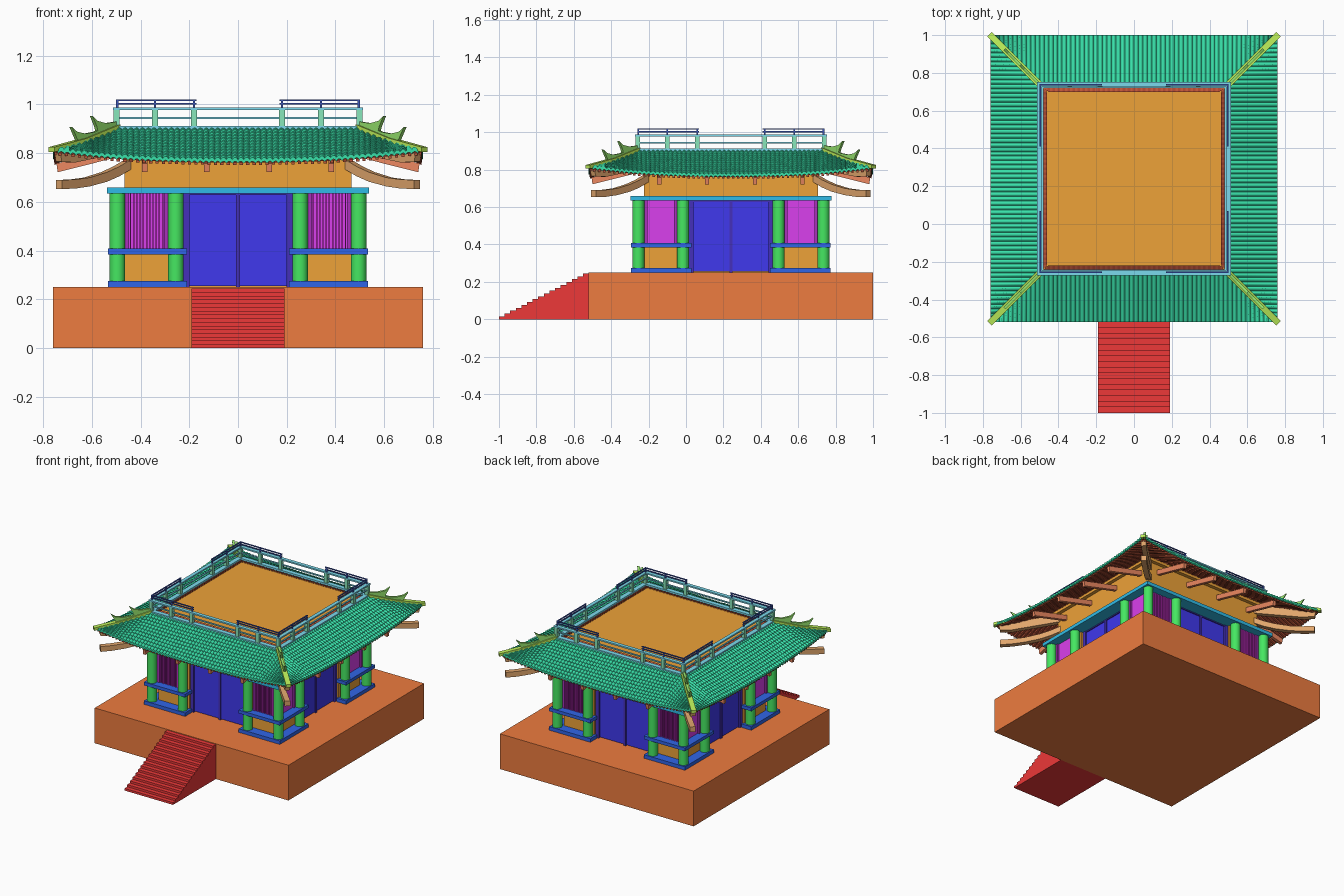
import bpy, bmesh, math
from mathutils import Matrix

if "Cube" in bpy.data.objects:
    bpy.data.objects.remove(bpy.data.objects["Cube"])

CY = 0.24                      # centre of the pavilion in y
R2 = math.sqrt(0.5)


def finish(name, bm, color, sides=(0,), smooth=False):
    """Repeat the geometry (modelled facing -y) on the given sides and make an object."""
    src = bpy.data.meshes.new("tmp")
    bm.to_mesh(src)
    bm.free()
    out = bmesh.new()
    for k in sides:
        m = src.copy()
        m.transform(Matrix.Translation((0, CY, 0)) @ Matrix.Rotation(k * math.pi / 2, 4, 'Z'))
        out.from_mesh(m)
        bpy.data.meshes.remove(m)
    me = bpy.data.meshes.new(name)
    bmesh.ops.recalc_face_normals(out, faces=out.faces)
    out.to_mesh(me)
    out.free()
    bpy.data.meshes.remove(src)
    ob = bpy.data.objects.new(name, me)
    bpy.context.collection.objects.link(ob)
    mat = bpy.data.materials.new(name + "_colour")
    mat.diffuse_color = (*color, 1)
    mat.use_nodes = True
    mat.node_tree.nodes["Principled BSDF"].inputs["Base Color"].default_value = mat.diffuse_color
    me.materials.append(mat)
    if smooth:
        bpy.context.view_layer.objects.active = ob
        ob.select_set(True)
        bpy.ops.object.shade_smooth_by_angle(angle=math.radians(40))
        ob.select_set(False)
    return ob


def box(bm, x0, x1, d0, d1, z0, z1):
    """Box on the front side, d = distance out from the centre."""
    m = Matrix.Translation(((x0 + x1) / 2, -(d0 + d1) / 2, (z0 + z1) / 2))
    m = m @ Matrix.Diagonal((abs(x1 - x0), abs(d1 - d0), z1 - z0, 1))
    bmesh.ops.create_cube(bm, size=1, matrix=m)


def prism(bm, pts, u, w, diagonal=False):
    """Extrude a (d, z) outline, either square to the front or along the corner diagonal."""
    rings = []
    for s in (-w / 2, w / 2):
        if diagonal:
            rings.append([bm.verts.new((d + s * R2, -d + s * R2, z)) for d, z in pts])
        else:
            rings.append([bm.verts.new((u + s, -d, z)) for d, z in pts])
    a, b = rings
    bm.faces.new(a)
    bm.faces.new(b[::-1])
    for i in range(len(a)):
        j = (i + 1) % len(a)
        bm.faces.new((a[j], a[i], b[i], b[j]))


def roof_z(u, d):
    t = (d - 0.5) / 0.26
    return 0.9 - 0.13 * max(t, -0.2) + 0.045 * abs(u / 0.76) ** 2.5 * max(t, 0)


def grid(bm, rows):
    for r0, r1 in zip(rows, rows[1:]):
        for i in range(len(r0) - 1):
            bm.faces.new((r0[i], r0[i + 1], r1[i + 1], r1[i]))


ALL = (0, 1, 2, 3)
BLUE, SKY, GREEN, ORANGE = (0.03, 0.13, 0.8), (0.03, 0.5, 0.8), (0.06, 0.8, 0.12), (0.85, 0.36, 0.04)

# plinth and stairs
bm = bmesh.new()
box(bm, -0.76, 0.76, -0.76, 0.76, 0, 0.25)
finish("plinth", bm, (0.85, 0.2, 0.05))
bm = bmesh.new()
N = 16
prof = [(0.76, 0)]
for i in range(N):
    z = 0.245 * (N - i) / N
    prof += [(0.76 + 0.48 * i / N, z), (0.76 + 0.48 * (i + 1) / N, z)]
prof.append((1.24, 0))
prism(bm, prof, 0, 0.38)
finish("stairs", bm, (0.85, 0.04, 0.04))

# walls: inner core, corner blocks, upper block and roof deck
bm = bmesh.new()
box(bm, -0.43, 0.43, -0.43, 0.43, 0.25, 0.66)
for sx in (-1, 1):
    for sy in (-1, 1):
        box(bm, sx * 0.225, sx * 0.465, sy * 0.225, sy * 0.465, 0.25, 0.66)
box(bm, -0.465, 0.465, -0.465, 0.465, 0.66, 0.87)
box(bm, -0.49, 0.49, -0.49, 0.49, 0.865, 0.895)
finish("walls_and_deck", bm, ORANGE)

# columns
bm = bmesh.new()
for x in (-0.495, -0.255, 0.255):
    bmesh.ops.create_cone(bm, cap_ends=True, segments=24, radius1=0.032, radius2=0.032, depth=0.385,
                          matrix=Matrix.Translation((x, -0.495, 0.4425)))
finish("columns", bm, GREEN, ALL, True)

# corner sill and middle beams, top ring beam
bm = bmesh.new()
for s in (-1, 1):
    box(bm, s * 0.21, s * 0.533, 0.457, 0.533, 0.25, 0.275)
    box(bm, s * 0.21, s * 0.533, 0.457, 0.533, 0.385, 0.408)
finish("corner_beams", bm, BLUE, ALL)
bm = bmesh.new()
box(bm, -0.537, 0.537, 0.44, 0.537, 0.635, 0.66)
finish("ring_beam", bm, SKY, ALL)

# doors with frames
bm, fr = bmesh.new(), bmesh.new()
for s in (-1, 1):
    box(bm, s * 0.008, s * 0.2, 0.425, 0.44, 0.255, 0.63)
    box(fr, s * 0.2, s * 0.225, 0.425, 0.452, 0.25, 0.64)
box(fr, -0.008, 0.008, 0.425, 0.447, 0.25, 0.64)
box(fr, -0.21, 0.21, 0.425, 0.447, 0.628, 0.64)
finish("door_panels", bm, (0.05, 0.04, 0.85), ALL)
finish("door_frames", fr, (0.06, 0.03, 0.5), ALL)

# windows and slats
bm, sl, ed = bmesh.new(), bmesh.new(), bmesh.new()
for s in (-1, 1):
    box(bm, s * 0.285, s * 0.465, 0.46, 0.472, 0.408, 0.635)
    for i in range(13):
        x = s * (0.296 + 0.0132 * i)
        box(sl, x - 0.003, x + 0.003, 0.47, 0.482, 0.408, 0.635)
    for x in (0.295, 0.455):
        box(ed, s * x - 0.008, s * x + 0.008, 0.46, 0.484, 0.408, 0.635)
finish("window_panels", bm, (0.7, 0.05, 0.85), ALL)
finish("window_slats", sl, (0.6, 0.03, 0.6), (0, 2))
finish("window_frames", ed, (0.4, 0.03, 0.5), ALL)

# tiled roof: corrugated, stepped in courses
bm = bmesh.new()
TILES, SUB, COURSES = 64, 6, 11
rows = []
levels = [(0.0, -0.012)]
for c in range(COURSES):
    levels += [(c / COURSES, 0.004), ((c + 1) / COURSES, 0.0)]
for f, lift in levels:
    row = []
    for i in range(TILES * SUB + 1):
        u = -0.76 + 1.52 * i / (TILES * SUB)
        d = 0.76 + (max(0.5, abs(u)) - 0.76) * f
        wave = 0.009 * abs(math.sin(math.pi * i / SUB))
        row.append(bm.verts.new((u, -d, roof_z(u, d) + lift + wave)))
    rows.append(row)
grid(bm, rows)
bmesh.ops.dissolve_degenerate(bm, dist=1e-5, edges=bm.edges)
finish("roof_tiles", bm, (0.04, 0.75, 0.4), ALL)

# eave soffit with rafters
bm = bmesh.new()
rows = []
for f in (0, 0.33, 0.66, 1):
    row = []
    for i in range(41):
        u = -0.755 + 1.51 * i / 40
        d = 0.755 + (max(0.46, abs(u)) - 0.755) * f
        row.append(bm.verts.new((u, -d, roof_z(u, d) - 0.011)))
    rows.append(row)
grid(bm, rows)
finish("eave_soffit", bm, (0.4, 0.06, 0.03), ALL)
bm = bmesh.new()
for i in range(56):
    u = -0.73 + 1.46 * i / 55
    a, b = max(0.46, abs(u)), 0.752
    za, zb = roof_z(u, a), roof_z(u, b)
    prism(bm, [(a, za - 0.01), (b, zb - 0.01), (b, zb - 0.022), (a, za - 0.022)], u, 0.013)
finish("rafters", bm, (0.5, 0.09, 0.04), ALL)

# sloping lookout beams
bm = bmesh.new()
for u in (-0.383, -0.128, 0.128, 0.383):
    prism(bm, [(0.45, 0.83), (0.745, 0.758), (0.74, 0.722), (0.45, 0.795)], u, 0.022)
finish("lookout_beams", bm, (0.85, 0.25, 0.12), ALL)

# curved corner brackets and hip beams
bm = bmesh.new()
prism(bm, [(0.735, 0.69), (0.68, 0.692), (0.62, 0.70), (0.55, 0.722), (0.50, 0.745), (0.45, 0.775),
           (0.45, 0.735), (0.50, 0.705), (0.55, 0.683), (0.62, 0.664), (0.68, 0.655), (0.735, 0.653)],
      0, 0.036, True)
prism(bm, [(0.45, 0.87), (0.74, 0.80), (0.735, 0.765), (0.68, 0.762), (0.45, 0.81)], 0, 0.034, True)
finish("corner_brackets", bm, (0.75, 0.38, 0.15), ALL)

# hip ridges with upswept fins
bm = bmesh.new()
prism(bm, [(0.765, 0.805), (0.765, 0.825), (0.63, 0.862), (0.495, 0.918), (0.495, 0.89), (0.63, 0.84)],
      0, 0.034, True)
finish("hip_ridges", bm, (0.5, 0.85, 0.1), ALL)
bm = bmesh.new()
prism(bm, [(0.686, 0.907), (0.665, 0.888), (0.63, 0.88), (0.59, 0.888), (0.57, 0.898), (0.57, 0.87),
           (0.66, 0.845), (0.67, 0.87)], 0, 0.016, True)
prism(bm, [(0.602, 0.953), (0.58, 0.932), (0.545, 0.923), (0.51, 0.928), (0.495, 0.935), (0.495, 0.90),
           (0.575, 0.872), (0.585, 0.91)], 0, 0.016, True)
finish("hip_fins", bm, (0.3, 0.75, 0.15), ALL)

# balustrade: rails and posts
bm = bmesh.new()
box(bm, -0.513, 0.513, 0.48, 0.513, 0.89, 0.912)
box(bm, -0.513, 0.513, 0.487, 0.513, 0.978, 0.988)
box(bm, -0.5, 0.5, 0.492, 0.502, 0.940, 0.948)
finish("balustrade_rails", bm, (0.2, 0.7, 0.85), ALL)
bm = bmesh.new()
for x in (-0.498, -0.34, -0.18, 0.18, 0.34):
    box(bm, x - 0.012, x + 0.012, 0.486, 0.51, 0.9, 0.979)
finish("balustrade_posts", bm, (0.25, 0.8, 0.5), ALL)

# thin corner handrails on top
bm = bmesh.new()
for s in (-1, 1):
    for z in (1.003, 1.018):
        box(bm, s * 0.17, s * 0.5, 0.492, 0.5, z - 0.003, z + 0.003)
    for x in (0.18, 0.34, 0.495):
        box(bm, s * x - 0.004, s * x + 0.004, 0.492, 0.5, 0.985, 1.018)
finish("corner_handrails", bm, (0.05, 0.1, 0.5), ALL)
